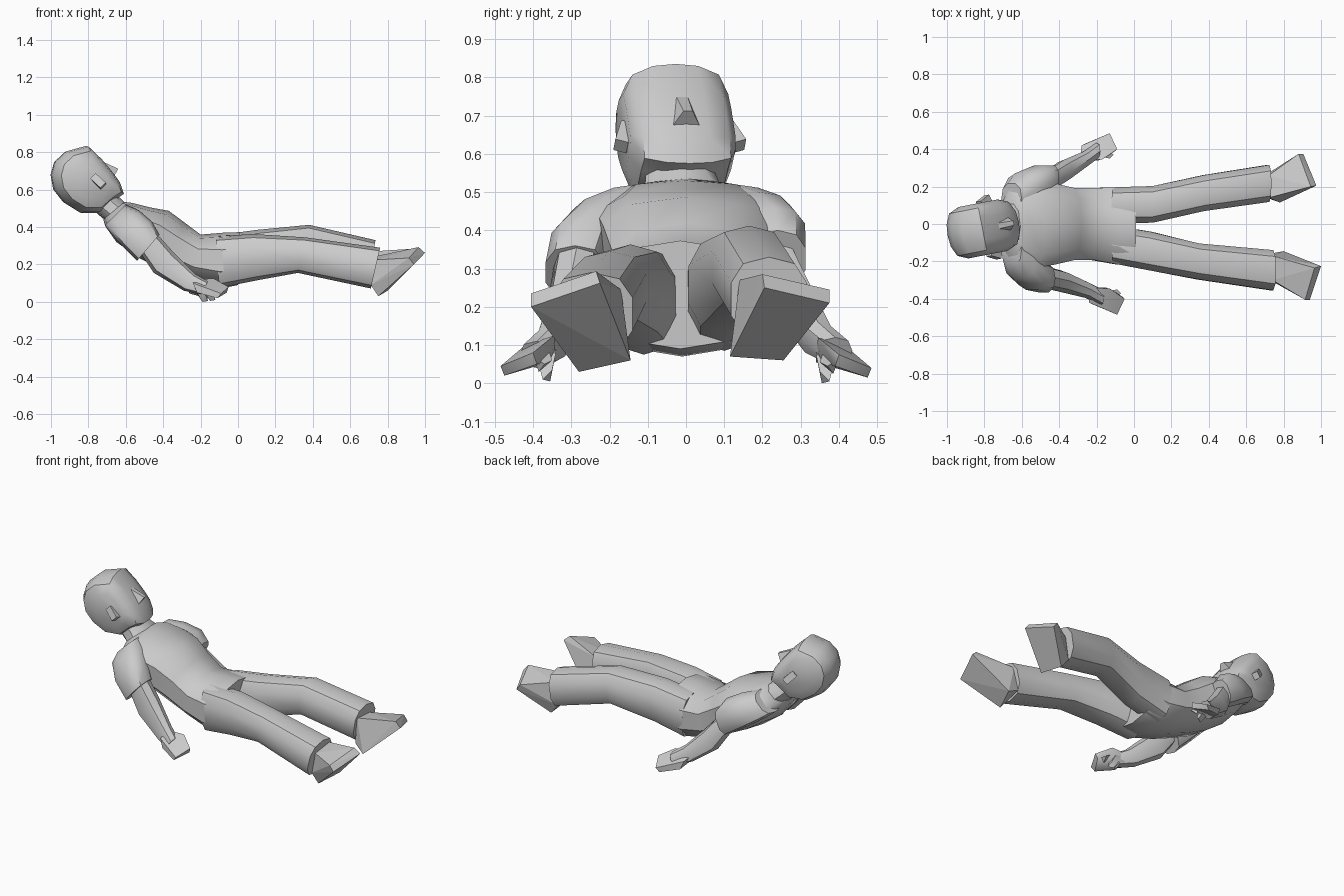
import bpy, bmesh, math
from mathutils import Matrix, Vector


def finish(name, bm, angle=40):
    bmesh.ops.recalc_face_normals(bm, faces=bm.faces)
    me = bpy.data.meshes.new(name)
    bm.to_mesh(me)
    bm.free()
    ob = bpy.data.objects.new(name, me)
    bpy.context.collection.objects.link(ob)
    bpy.ops.object.select_all(action='DESELECT')
    ob.select_set(True)
    bpy.context.view_layer.objects.active = ob
    if angle:
        bpy.ops.object.shade_smooth_by_angle(angle=math.radians(angle))
    return ob


def skin(name, rings):
    """Join equal-length rings of points into a capped tube."""
    bm = bmesh.new()
    vs = [[bm.verts.new(p) for p in r] for r in rings]
    n = len(vs[0])
    for a, b in zip(vs, vs[1:]):
        for i in range(n):
            j = (i + 1) % n
            bm.faces.new((a[i], a[j], b[j], b[i]))
    bm.faces.new(vs[0])
    bm.faces.new(vs[-1])
    return finish(name, bm)


def limb(name, sections, n=10, power=0.8):
    """Section: front x, z, back x, z, centre y, half width."""
    rings = []
    for fx, fz, bx, bz, y, hw in sections:
        ring = []
        for i in range(n):
            a = 2 * math.pi * i / n + math.pi / n * (n % 4 == 2)
            c, s = [math.copysign(abs(t) ** power, t) for t in (math.cos(a), math.sin(a))]
            k = (1 + s) / 2
            ring.append((bx + (fx - bx) * k, y + hw * c, bz + (fz - bz) * k))
        rings.append(ring)
    return skin(name, rings)


def hull(name, points, angle=0):
    bm = bmesh.new()
    for p in points:
        bm.verts.new(p)
    r = bmesh.ops.convex_hull(bm, input=bm.verts)
    bmesh.ops.delete(bm, geom=list({v for v in r['geom_interior'] if isinstance(v, bmesh.types.BMVert)}), context='VERTS')
    bmesh.ops.dissolve_limit(bm, angle_limit=0.03, verts=bm.verts, edges=bm.edges)
    return finish(name, bm, angle)


# Torso from neck to pelvis
limb("torso", [
    (-.61, .535, -.72, .44, 0, .12),
    (-.57, .53, -.71, .405, 0, .20),
    (-.47, .505, -.65, .32, 0, .245),
    (-.37, .487, -.53, .235, 0, .225),
    (-.28, .42, -.40, .17, 0, .20),
    (-.20, .36, -.25, .11, 0, .20),
    (-.08, .37, -.10, .07, -.01, .215),
    (.01, .373, 0, .09, -.015, .21)])
limb("neck", [
    (-.68, .60, -.79, .51, -.02, .09),
    (-.63, .555, -.745, .465, -.01, .10),
    (-.58, .51, -.69, .42, 0, .135)])

# Trouser legs
limb("right_trouser_leg", [
    (-.12, .35, -.10, .075, -.11, .105),
    (.08, .363, .10, .115, -.145, .108),
    (.36, .345, .32, .155, -.20, .1),
    (.76, .29, .71, .072, -.247, .112)])
limb("left_trouser_leg", [
    (-.12, .355, -.10, .085, .10, .1),
    (.10, .385, .10, .13, .105, .102),
    (.38, .412, .36, .195, .165, .1),
    (.735, .33, .70, .11, .217, .103)])

# Shoes: sole, toe top, ankle
hull("right_shoe", [
    (1, -.225, .262), (.94, -.405, .20), (.75, -.28, .03), (.80, -.145, .06),
    (.965, -.235, .293), (.915, -.405, .235),
    (.74, -.17, .245), (.74, -.30, .225), (.71, -.29, .09), (.72, -.16, .10)])
hull("left_shoe", [
    (.975, .205, .25), (.905, .375, .21), (.75, .255, .06), (.78, .115, .07),
    (.945, .20, .285), (.88, .375, .245),
    (.72, .14, .27), (.72, .26, .26), (.70, .26, .12), (.71, .14, .11)])

# Sleeves and forearms
limb("right_sleeve", [
    (-.60, .52, -.71, .41, -.13, .09),
    (-.53, .49, -.695, .385, -.205, .09),
    (-.46, .43, -.63, .31, -.27, .085),
    (-.42, .36, -.54, .22, -.29, .08)])
limb("left_sleeve", [
    (-.60, .52, -.71, .41, .13, .09),
    (-.52, .50, -.685, .39, .19, .085),
    (-.44, .46, -.58, .32, .23, .085),
    (-.40, .40, -.47, .25, .24, .075)])
limb("right_forearm", [
    (-.43, .36, -.52, .26, -.285, .06),
    (-.34, .26, -.45, .155, -.305, .058),
    (-.23, .15, -.29, .06, -.35, .045),
    (-.16, .11, -.20, .04, -.39, .045)], 8)
limb("left_forearm", [
    (-.42, .37, -.49, .28, .23, .06),
    (-.33, .26, -.42, .16, .285, .058),
    (-.24, .16, -.29, .07, .345, .045),
    (-.18, .12, -.22, .05, .39, .045)], 8)

# Hands with thumb and curled finger
palm = [(-.25, -.34, .12), (-.24, -.42, .10), (-.22, -.34, .06), (-.22, -.43, .05),
        (-.13, -.345, .125), (-.05, -.40, .08), (-.09, -.485, .045), (-.11, -.475, .02),
        (-.06, -.39, .05), (-.15, -.35, .07)]
thumb = [(-.20, -.34, .09), (-.20, -.38, .08), (-.15, -.34, .08), (-.15, -.39, .07),
         (-.15, -.355, .005), (-.12, -.375, .01), (-.13, -.35, .035)]
finger = [(-.14, -.36, .09), (-.10, -.40, .07), (-.07, -.37, .05), (-.09, -.35, .06),
          (-.10, -.385, .03)]
for side, sy, dx, dz in (("right", 1, 0, 0), ("left", -1, -.04, -.005)):
    for part, pts in (("palm", palm), ("thumb", thumb), ("finger", finger)):
        hull(f"{side}_{part}", [(x + dx, y * sy, z + dz) for x, y, z in pts], 40)

# Head: side profile repeated in slices across the width, then turned
turn = (Matrix.Translation((-.8, -.025, 0)) @ Matrix.Rotation(math.radians(11), 4, 'Z')
        @ Matrix.Translation((.8, 0, 0)))
profile = [(-.81, .835), (-.735, .765), (-.68, .70), (-.635, .64), (-.612, .575),
           (-.665, .54), (-.74, .475), (-.84, .475), (-.93, .53), (-.985, .60),
           (-1, .68), (-.98, .75), (-.92, .805)]
cx, cz = -.81, .66
rings = [[(cx + (x - cx) * k, y, cz + (z - cz) * k) for x, z in profile]
         for y, k in ((-.14, .55), (-.115, .84), (-.06, .97), (0, 1),
                      (.06, .97), (.115, .84), (.14, .55))]
skin("head", rings).data.transform(turn)

# Nose and ears
hull("nose", [(-.725, -.015, .75), (-.725, .015, .75), (-.64, -.012, .712), (-.64, .012, .712),
              (-.665, -.035, .675), (-.665, .035, .675), (-.72, 0, .70)]).data.transform(turn)
for side, s in (("right", -1), ("left", 1)):
    bm = bmesh.new()
    bmesh.ops.create_cube(bm, size=1)
    bmesh.ops.transform(bm, verts=bm.verts, matrix=turn @ Matrix.Translation((-.775, s * .145, .645))
                        @ Matrix.Rotation(math.radians(45), 4, 'Y')
                        @ Matrix.Rotation(math.radians(s * 20), 4, 'Z')
                        @ Matrix.Diagonal((.075, .035, .04, 1)))
    finish(f"{side}_ear", bm, 0)
